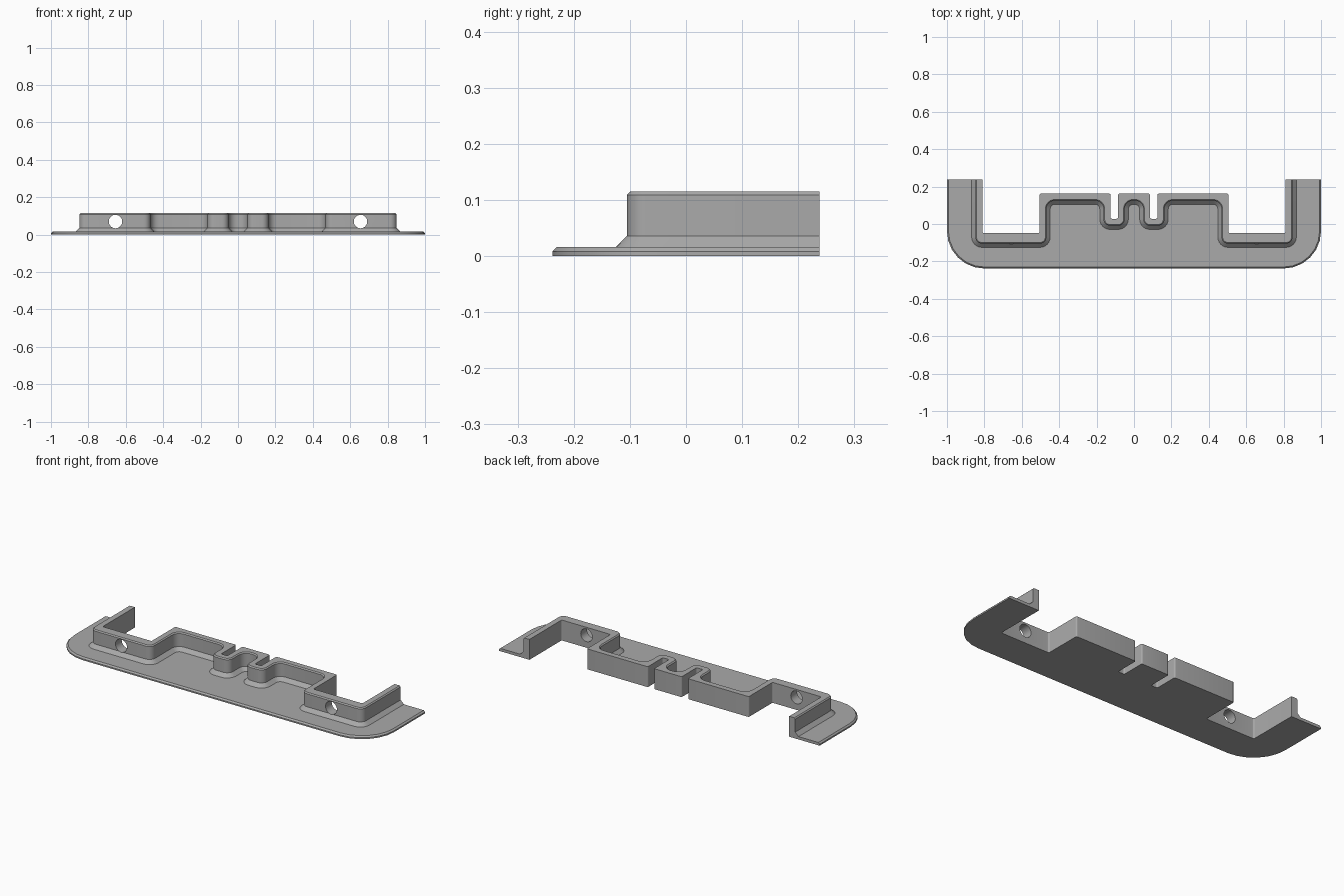
import bpy, bmesh, math
from mathutils import Vector

if "Cube" in bpy.data.objects:
    bpy.data.objects.remove(bpy.data.objects["Cube"])

grey = bpy.data.materials.new("light grey")
grey.use_nodes = True
colour = (0.4, 0.4, 0.4, 1)
grey.diffuse_color = colour
grey.node_tree.nodes["Principled BSDF"].inputs["Base Color"].default_value = colour

STEPS = 6
PLATE_TOP, WALL_TOP, FOOT, EASE = 0.016, 0.115, 0.02, 0.006

# Right halves of the wall outlines, from the centre outwards
FRONT = [(.05, .125), (.05, -.009), (.163, -.009), (.163, .125),
         (.468, .125), (.468, -.105), (.848, -.105), (.848, .238)]
BACK = [(.086, .162), (.086, .028), (.125, .028), (.125, .162),
        (.505, .162), (.505, -.049), (.81, -.049), (.81, .238)]
RIM = [(1, -.238), (1, .238)]


def mirrored(half):
    return [Vector((-x, y)) for x, y in reversed(half)] + [Vector(p) for p in half]


def outline(half, offset=0, convex=.035, concave=.045, grow=True):
    """Open path moved towards its right side, with rounded corners."""
    pts = mirrored(half)
    dirs = [(b - a).normalized() for a, b in zip(pts, pts[1:])]
    side = [Vector((d.y, -d.x)) * offset for d in dirs]
    path = [pts[0] + side[0]]
    for i in range(1, len(pts) - 1):
        d0, d1 = dirs[i - 1], dirs[i]
        corner = pts[i] + side[i - 1] + side[i]
        left = d0.cross(d1) > 0
        radius = convex if left else concave
        if grow:
            radius += offset if left else -offset
        centre = corner - d0 * radius + d1 * radius
        for k in range(STEPS + 1):
            a = math.pi / 2 * k / STEPS
            path.append(centre + d0 * radius * math.sin(a) - d1 * radius * math.cos(a))
    return path + [pts[-1] + side[-1]]


def finish(bm, name):
    bmesh.ops.recalc_face_normals(bm, faces=bm.faces)
    mesh = bpy.data.meshes.new(name)
    bm.to_mesh(mesh)
    bm.free()
    mesh.materials.append(grey)
    obj = bpy.data.objects.new(name, mesh)
    bpy.context.collection.objects.link(obj)
    return obj


def add_row(bm, path, z):
    return [bm.verts.new((p.x, p.y, z)) for p in path]


def bridge(bm, a, b):
    for i in range(len(a) - 1):
        bm.faces.new((a[i], a[i + 1], b[i + 1], b[i]))


# Wall: section lofted along the stepped path, flared at the foot
bm = bmesh.new()
face = outline(FRONT)
foot = outline(FRONT, FOOT)
back = outline(BACK, convex=.008, concave=.008)
rows = [add_row(bm, p, z) for p, z in (
    (back, 0), (foot, 0), (foot, PLATE_TOP), (face, PLATE_TOP + FOOT),
    (face, WALL_TOP - EASE), (outline(FRONT, -EASE), WALL_TOP), (back, WALL_TOP))]
for a, b in zip(rows, rows[1:] + rows[:1]):
    bridge(bm, a, b)
for end in (0, -1):
    bm.faces.new([r[end] for r in rows])
wall = finish(bm, "stepped_wall")

# Base plate: rounded front corners and a chamfered outer rim
bm = bmesh.new()
rim = outline(RIM, convex=.2)
inner_low, inner_high = add_row(bm, foot, 0), add_row(bm, foot, PLATE_TOP)
low = add_row(bm, rim, 0)
mid = add_row(bm, rim, PLATE_TOP / 2)
high = add_row(bm, outline(RIM, -.008, convex=.2), PLATE_TOP)
bridge(bm, low, mid)
bridge(bm, mid, high)
bridge(bm, inner_low, inner_high)
bm.faces.new(low + inner_low[::-1])
bm.faces.new(high + inner_high[::-1])
for end in (0, -1):
    bm.faces.new((low[end], mid[end], high[end], inner_high[end], inner_low[end]))
plate = finish(bm, "base_plate")

# Screw holes through the two front walls
for x in (-.655, .655):
    bpy.ops.mesh.primitive_cylinder_add(vertices=32, radius=.036, depth=.2,
                                        location=(x, -.08, .07),
                                        rotation=(math.pi / 2, 0, 0))
    cutter = bpy.context.object
    cutter.name = "hole_cutter"
    cutter.hide_render = True
    cut = wall.modifiers.new("hole", "BOOLEAN")
    cut.object, cut.operation, cut.solver = cutter, "DIFFERENCE", "EXACT"
    bpy.context.view_layer.objects.active = wall
    bpy.ops.object.modifier_apply(modifier=cut.name)
    bpy.data.objects.remove(cutter)

# Smooth the rounded corners, keep the edges crisp
bpy.ops.object.select_all(action="DESELECT")
for obj in (wall, plate):
    obj.select_set(True)
bpy.context.view_layer.objects.active = wall
bpy.ops.object.shade_smooth_by_angle(angle=math.radians(30))
